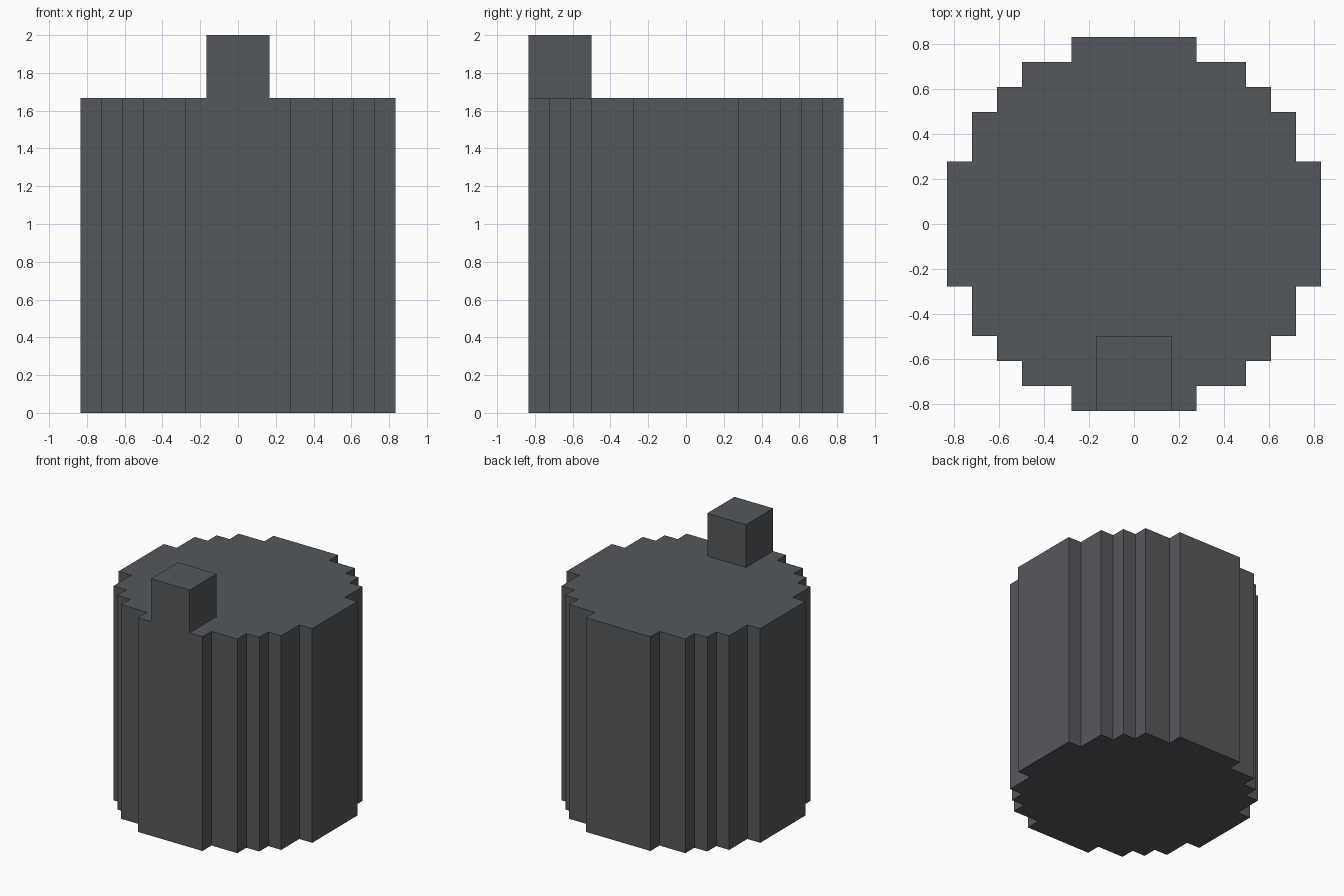
import bpy
import bmesh

cube = bpy.data.objects.get("Cube")
if cube:
    bpy.data.objects.remove(cube, do_unlink=True)

UNIT = 1 / 18  # grid step of the blocky outline

# Single dark grey material
grey = bpy.data.materials.new("dark grey")
grey.use_nodes = True
colour = (0.091, 0.098, 0.105, 1)
grey.diffuse_color = colour
grey.node_tree.nodes["Principled BSDF"].inputs["Base Color"].default_value = colour


def prism(name, outline, bottom, top):
    """Extrude a flat outline, given in grid units, between two heights."""
    bm = bmesh.new()
    base = bm.faces.new([bm.verts.new((x * UNIT, y * UNIT, bottom * UNIT))
                         for x, y in outline])
    extruded = bmesh.ops.extrude_face_region(bm, geom=[base], use_keep_orig=True)
    verts = [v for v in extruded["geom"] if isinstance(v, bmesh.types.BMVert)]
    bmesh.ops.translate(bm, verts=verts, vec=(0, 0, (top - bottom) * UNIT))
    bmesh.ops.recalc_face_normals(bm, faces=bm.faces)
    mesh = bpy.data.meshes.new(name)
    bm.to_mesh(mesh)
    bm.free()
    mesh.materials.append(grey)
    obj = bpy.data.objects.new(name, mesh)
    bpy.context.collection.objects.link(obj)
    return obj


# Stepped round body: one quarter of the outline, turned four times
quarter = [(15, -5), (15, 5), (13, 5), (13, 9), (11, 9),
           (11, 11), (9, 11), (9, 13), (5, 13)]
outline = []
for turn in range(4):
    outline += quarter
    quarter = [(-y, x) for x, y in quarter]
prism("stepped_body", outline, 0, 30)

# Square stud on the front rim
prism("front_stud", [(-3, -15), (3, -15), (3, -9), (-3, -9)], 30, 36)
